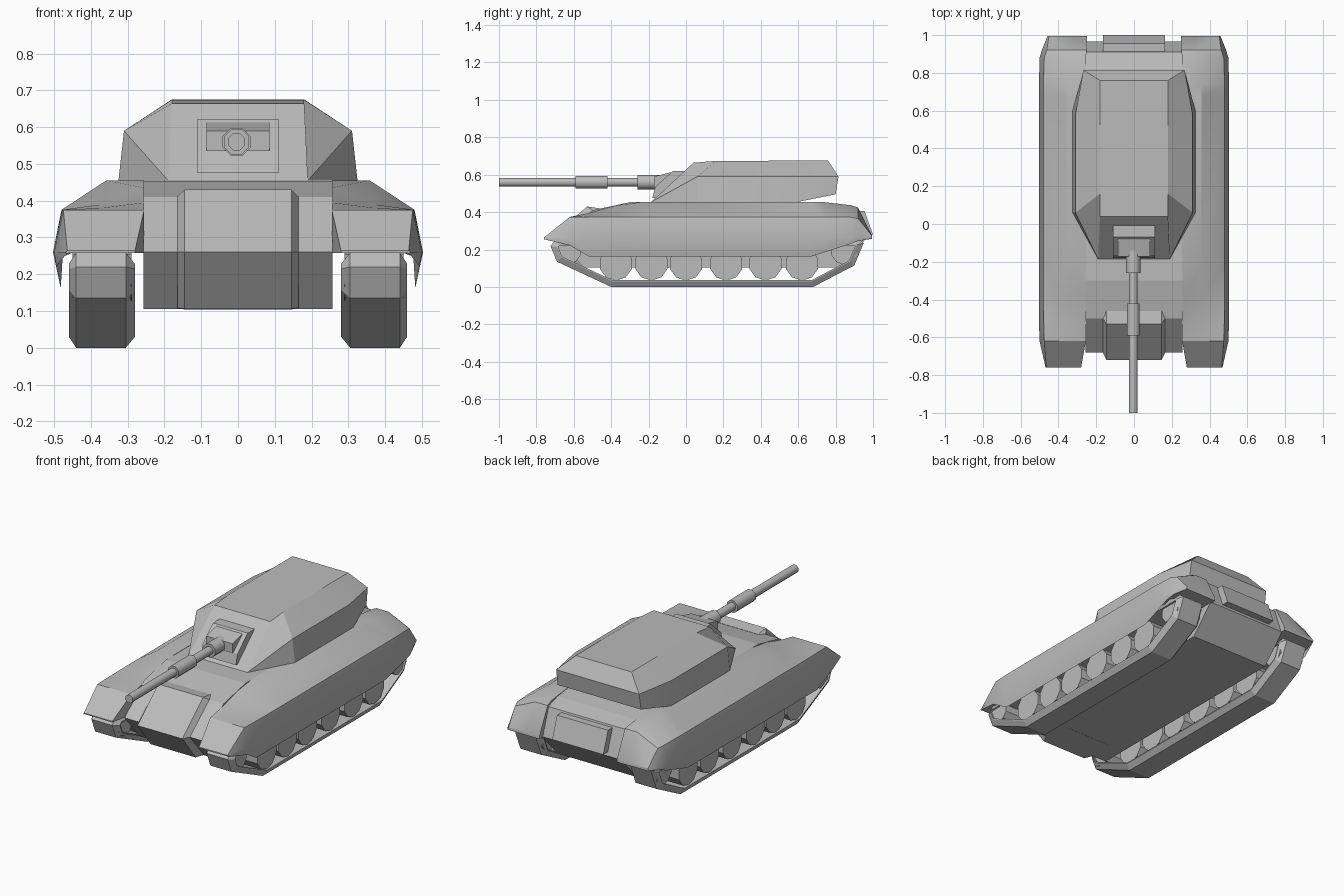
import bpy, bmesh, math
from mathutils import Vector, Matrix

cube = bpy.data.objects.get("Cube")
if cube:
    bpy.data.objects.remove(cube)

grey = bpy.data.materials.new("plain_grey")
grey.use_nodes = True
grey.diffuse_color = (0.5, 0.5, 0.5, 1)
grey.node_tree.nodes["Principled BSDF"].inputs["Base Color"].default_value = (0.5, 0.5, 0.5, 1)


def finish(name, bm, smooth=None, mirror=False):
    """Turn a bmesh into a named object."""
    bmesh.ops.remove_doubles(bm, verts=bm.verts, dist=0.001)
    bmesh.ops.recalc_face_normals(bm, faces=bm.faces)
    mesh = bpy.data.meshes.new(name)
    bm.to_mesh(mesh)
    bm.free()
    mesh.materials.append(grey)
    obj = bpy.data.objects.new(name, mesh)
    bpy.context.collection.objects.link(obj)
    if mirror:
        obj.modifiers.new("mirror", 'MIRROR').use_mirror_merge = False
    if smooth:
        bpy.ops.object.select_all(action='DESELECT')
        obj.select_set(True)
        bpy.context.view_layer.objects.active = obj
        bpy.ops.object.shade_smooth_by_angle(angle=math.radians(smooth))
    return obj


def loft(name, rings, closed=False, **kw):
    """Skin a list of rings of points; cap the ends unless it loops."""
    bm = bmesh.new()
    vs = [[bm.verts.new(p) for p in ring] for ring in rings]
    n = len(vs[0])
    pairs = list(zip(vs, vs[1:])) + ([(vs[-1], vs[0])] if closed else [])
    for a, b in pairs:
        for i in range(n):
            j = (i + 1) % n
            bm.faces.new((a[i], a[j], b[j], b[i]))
    if not closed:
        bm.faces.new(vs[0])
        bm.faces.new(vs[-1])
    return finish(name, bm, **kw)


def slab(name, profile, widths, **kw):
    """Extrude a side profile of (y, z) across the given x positions."""
    return loft(name, [[(x, y, z) for y, z in profile] for x in widths], **kw)


def tube(name, axis, centre, radius, length, sides, **kw):
    bm = bmesh.new()
    turn = Matrix.Rotation(math.pi / 2, 4, 'Y' if axis == 'x' else 'X')
    spin = Matrix.Rotation(math.pi / sides, 4, 'Z')
    bmesh.ops.create_cone(bm, cap_ends=True, segments=sides, radius1=radius, radius2=radius,
                          depth=length, matrix=Matrix.Translation(centre) @ turn @ spin)
    return finish(name, bm, **kw)


def inset(poly, d):
    """Move every side of a counter-clockwise polygon inward by d."""
    out = []
    for i, p in enumerate(poly):
        a, b, c = Vector(poly[i - 1]), Vector(p), Vector(poly[(i + 1) % len(poly)])
        n1 = Vector((a.y - b.y, b.x - a.x)).normalized()
        n2 = Vector((b.y - c.y, c.x - b.x)).normalized()
        out.append(b + (n1 + n2) * d / (1 + n1.dot(n2)))
    return out


# Central hull
slab("hull", [(-0.50, 0.41), (-0.30, 0.453), (0.72, 0.453), (0.82, 0.44), (0.91, 0.415),
              (0.965, 0.26), (0.82, 0.105), (-0.55, 0.105), (-0.68, 0.26)], (-0.257, 0.257))

# Raised nose plate with chamfered flanks
nose = [(-0.46, 0.42), (-0.53, 0.43), (-0.72, 0.26), (-0.60, 0.106), (-0.40, 0.104)]
nose_back = [(-0.46, 0.40), (-0.50, 0.41), (-0.68, 0.26), (-0.56, 0.108), (-0.40, 0.108)]
loft("nose_plate", [[(x, y, z) for y, z in prof] for x, prof in
                    ((-0.165, nose_back), (-0.145, nose), (0.145, nose), (0.165, nose_back))])

# Rear plate
slab("rear_plate", [(0.89, 0.405), (0.955, 0.405), (1.0, 0.28), (0.93, 0.28)], (-0.165, 0.165))


# Fenders with skirts: y, inner edge, shoulder, outer edge, skirt, flap
def fender_ring(y, inner, shoulder, edge, skirt, flap):
    under = (flap[0] - 0.006, min(0.258, skirt[1]))
    pts = (inner, shoulder, edge, skirt, flap, under, (inner[0], under[1] - 0.001))
    return [(x, y, z) for x, z in pts]


SIDE, LOW = (0.503, 0.26), (0.482, 0.163)
stations = [
    (-0.76, (0.28, 0.264), (0.36, 0.264), (0.464, 0.264), (0.468, 0.26), (0.466, 0.255)),
    (-0.62, (0.255, 0.375), (0.37, 0.375), (0.475, 0.375), (0.50, 0.26), (0.494, 0.222)),
    (-0.52, (0.255, 0.395), (0.37, 0.38), (0.478, 0.375), SIDE, LOW),
    (-0.38, (0.255, 0.435), (0.37, 0.39), (0.48, 0.375), SIDE, LOW),
    (-0.23, (0.255, 0.455), (0.358, 0.455), (0.48, 0.375), SIDE, LOW),
    (0.67, (0.255, 0.455), (0.358, 0.455), (0.48, 0.375), SIDE, LOW),
    (0.74, (0.255, 0.453), (0.358, 0.453), (0.48, 0.375), SIDE, (0.486, 0.185)),
    (0.88, (0.255, 0.437), (0.34, 0.437), (0.475, 0.373), (0.50, 0.26), (0.495, 0.23)),
    (0.92, (0.25, 0.425), (0.33, 0.425), (0.462, 0.365), (0.488, 0.26), (0.484, 0.245)),
    (0.995, (0.25, 0.275), (0.33, 0.275), (0.45, 0.272), (0.458, 0.264), (0.456, 0.258)),
]
loft("fenders", [fender_ring(*s) for s in stations], smooth=30, mirror=True)

# Turret: base, waist and roof outlines
outlines = [
    [(0.19, -0.185, 0.455), (0.325, 0.06, 0.455), (0.325, 0.60, 0.455), (0.27, 0.80, 0.495)],
    [(0.19, -0.185, 0.4555), (0.31, 0.06, 0.59), (0.31, 0.58, 0.59), (0.268, 0.815, 0.59)],
    [(0.18, 0.04, 0.664), (0.18, 0.16, 0.674), (0.18, 0.58, 0.675), (0.18, 0.76, 0.675)],
]
loft("turret", [half + [(-x, y, z) for x, y, z in reversed(half)] for half in outlines], smooth=20)

# Gun mantlet with a tapered inner block
slab("mantlet", [(0.0, 0.62), (-0.07, 0.62), (-0.165, 0.535), (-0.18, 0.475), (0.0, 0.475)],
     (-0.112, 0.112))
slab("mantlet_block", [(-0.06, 0.612), (-0.085, 0.612), (-0.172, 0.59), (-0.172, 0.535), (-0.06, 0.535)],
     (-0.085, 0.085))

# Gun: barrel, mid sleeve and root sleeve
for name, front, back, radius in (("barrel", -1.0, -0.1, 0.025), ("barrel_sleeve", -0.59, -0.42, 0.037),
                                  ("barrel_root", -0.26, -0.10, 0.041)):
    tube(name, 'y', (-0.004, (front + back) / 2, 0.56), radius, back - front, 8, smooth=50)

# Track bands with bevelled outer corners
path = [(-0.40, 0.0), (0.68, 0.0), (0.90, 0.115), (0.95, 0.235), (0.92, 0.258),
        (-0.69, 0.258), (-0.725, 0.22), (-0.69, 0.135)]
section = ((0.305, 0), (0.44, 0), (0.46, 0.03), (0.46, 0.036), (0.28, 0.036), (0.28, 0.03))
loft("tracks", [[(x, p[0], p[1]) for p in inset(path, d)] for x, d in section], closed=True, mirror=True)

# Road wheels and end wheels
wheels = [(y, 0.124, 0.09) for y in (-0.375, -0.185, 0.0, 0.215, 0.425, 0.62)]
wheels += [(-0.625, 0.19, 0.065), (0.845, 0.19, 0.07)]
for k, (y, z, r) in enumerate(wheels):
    tube(f"wheel_{k + 1}", 'x', (0.37, y, z), r, 0.16, 10, mirror=True)
